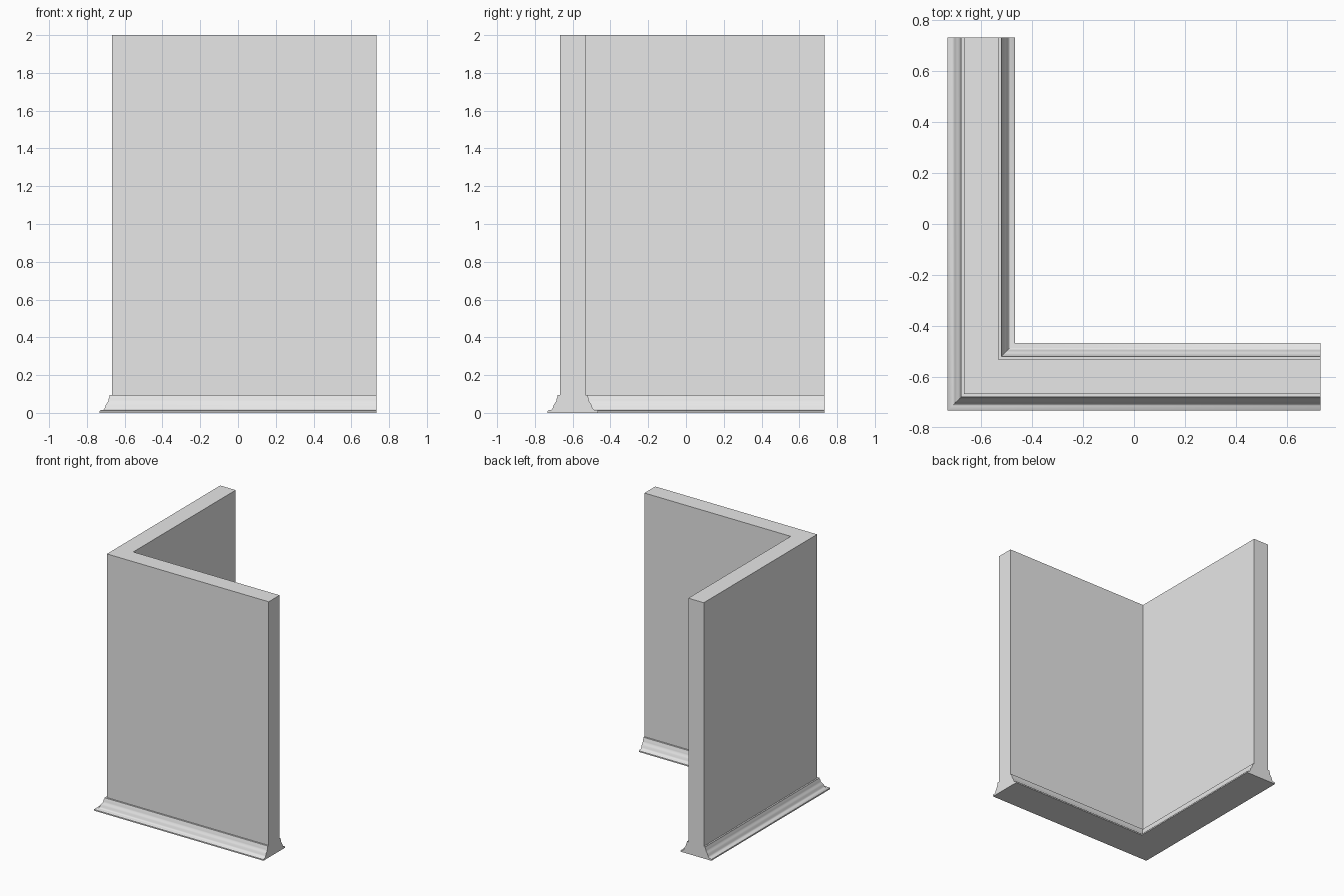
import bpy, bmesh, math

cube = bpy.data.objects.get("Cube")
if cube:
    bpy.data.objects.remove(cube, do_unlink=True)

# One flat plaster colour
plaster = bpy.data.materials.new("light_grey_plaster")
plaster.use_nodes = True
colour = (0.8, 0.8, 0.8, 1)
plaster.diffuse_color = colour
plaster.node_tree.nodes["Principled BSDF"].inputs["Base Color"].default_value = colour

CENTRE, HALF, END, HEIGHT = -0.6, 0.067, 0.733, 2.0

# Moulding profile: (distance out from wall face, height)
moulding = [(0.066, 0), (0.066, 0.010), (0.062, 0.014), (0.047, 0.016),
            (0.041, 0.020), (0.037, 0.028), (0.034, 0.040), (0.028, 0.050),
            (0.022, 0.058), (0.018, 0.068), (0.017, 0.078), (0.013, 0.085),
            (0.012, 0.095), (0, 0.095)]
half_section = [(HALF + out, z) for out, z in moulding] + [(HALF, HEIGHT)]
section = half_section + [(-d, z) for d, z in reversed(half_section)]


def sweep_corner(name, section):
    """Sweep a closed section along an L path with a mitred corner."""
    bm = bmesh.new()
    rings = []
    for place in (lambda c: (END, c), lambda c: (c, c), lambda c: (c, END)):
        rings.append([bm.verts.new((*place(CENTRE + d), z)) for d, z in section])
    n = len(section)
    for a, b in zip(rings, rings[1:]):
        for i in range(n):
            j = (i + 1) % n
            bm.faces.new((a[i], a[j], b[j], b[i]))
    bm.faces.new(rings[0])
    bm.faces.new(rings[-1])
    bmesh.ops.recalc_face_normals(bm, faces=bm.faces)
    mesh = bpy.data.meshes.new(name)
    bm.to_mesh(mesh)
    bm.free()
    obj = bpy.data.objects.new(name, mesh)
    bpy.context.collection.objects.link(obj)
    mesh.materials.append(plaster)
    return obj


# Corner wall with skirting on both sides
wall = sweep_corner("corner_wall_with_skirting", section)
bpy.ops.object.select_all(action="DESELECT")
wall.select_set(True)
bpy.context.view_layer.objects.active = wall
bpy.ops.object.shade_smooth_by_angle(angle=math.radians(40))
